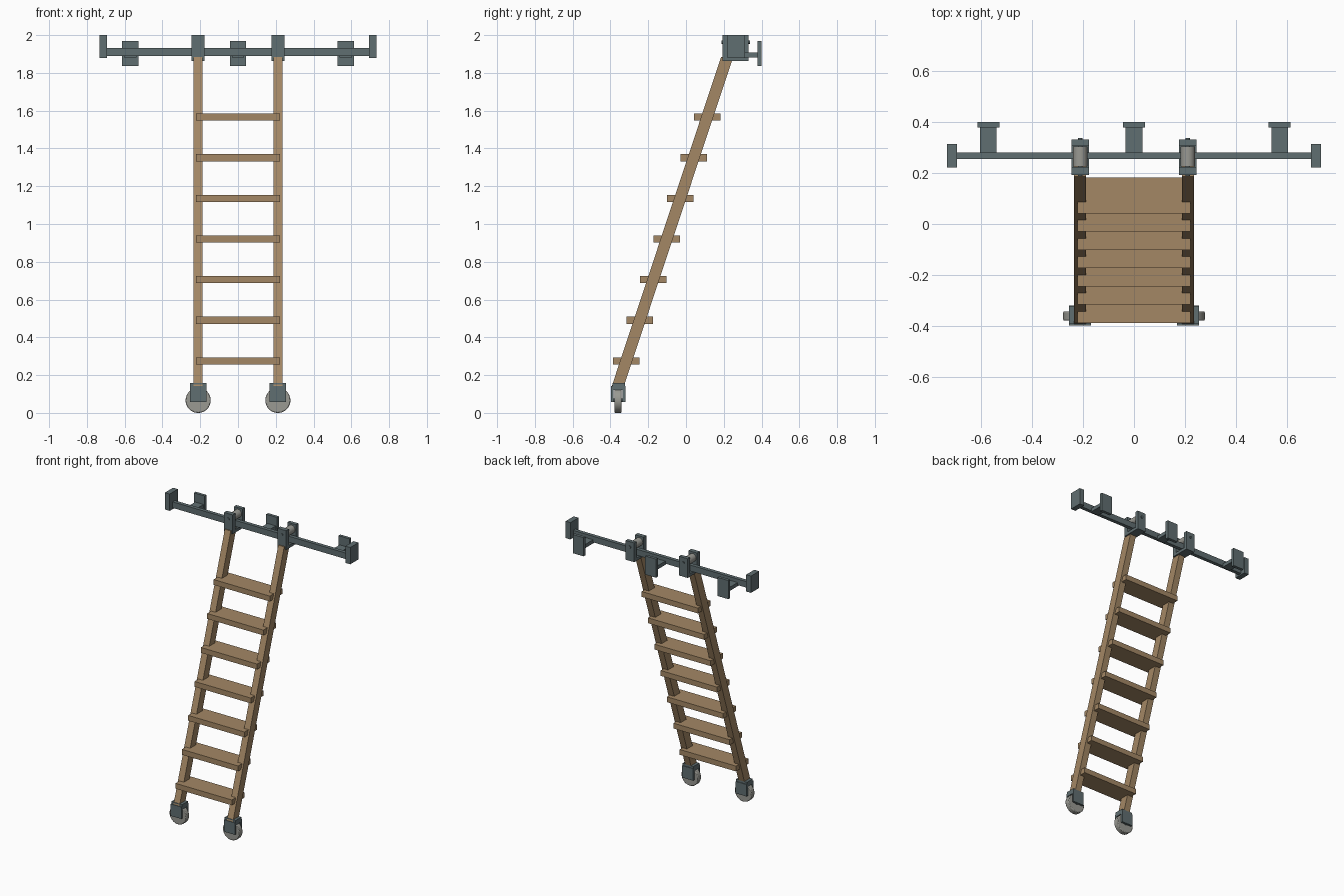
import bpy, bmesh, math

if "Cube" in bpy.data.objects:
    bpy.data.objects.remove(bpy.data.objects["Cube"])


def material(name, rgb):
    m = bpy.data.materials.new(name)
    m.diffuse_color = (*rgb, 1)
    m.use_nodes = True
    m.node_tree.nodes["Principled BSDF"].inputs["Base Color"].default_value = m.diffuse_color
    return m


WOOD = material("wood", (0.37, 0.245, 0.13))
STEEL = material("blue_grey_steel", (0.118, 0.158, 0.166))
RUBBER = material("pale_grey_wheel", (0.32, 0.32, 0.29))


def box(name, mat, x, y, z, lean=0.0):
    """Box from (min, max) ranges; lean shifts the top towards +y."""
    bm = bmesh.new()
    bmesh.ops.create_cube(bm, size=1)
    for v in bm.verts:
        top = v.co.z > 0
        v.co = (x[v.co.x > 0], y[v.co.y > 0] + (lean if top else 0), z[top])
    me = bpy.data.meshes.new(name)
    bm.to_mesh(me)
    bm.free()
    me.materials.append(mat)
    ob = bpy.data.objects.new(name, me)
    bpy.context.collection.objects.link(ob)
    return ob


def around(c, half):
    return (c - half, c + half)


def roller(name, mat, x, y, z, radius, sides=32, bevel=0.0):
    """Cylinder with its axle along y."""
    bpy.ops.mesh.primitive_cylinder_add(
        vertices=sides, radius=radius, depth=y[1] - y[0],
        location=(x, sum(y) / 2, z), rotation=(math.pi / 2, 0, 0))
    ob = bpy.context.object
    ob.name = name
    ob.data.materials.append(mat)
    if bevel:
        mod = ob.modifiers.new("rounded_rim", 'BEVEL')
        mod.width = bevel
        mod.segments = 2
        mod.limit_method = 'ANGLE'
        mod.angle_limit = math.radians(60)
    bpy.ops.object.shade_smooth_by_angle(angle=math.radians(35))
    return ob


SLOPE = 0.332            # lean of the ladder, y per z


def lean_y(z):
    return -0.031 + SLOPE * (z - 1.135)


# Steps, let into the stiles
for i in range(7):
    z = 0.275 + 0.2152 * i
    box(f"step_{i + 1}", WOOD, (-0.222, 0.222), around(lean_y(z), 0.071), around(z, 0.019))

# Wall rail
box("rail", STEEL, (-0.70, 0.70), (0.254, 0.28), (1.889, 1.932))

# Wall brackets holding the rail
for i, x in enumerate((-0.571, 0, 0.571)):
    box(f"bracket_arm_{i + 1}", STEEL, around(x, 0.033), (0.27, 0.385), (1.881, 1.907))
    box(f"bracket_plate_{i + 1}", STEEL, around(x, 0.043), (0.379, 0.40), (1.837, 1.97))

for side, s in (("left", -1), ("right", 1)):
    x = 0.211 * s

    # Rail end stop
    box(f"end_stop_{side}", STEEL, around(0.713 * s, 0.019), (0.221, 0.313), (1.88, 2.0))

    # Leaning side rail of the ladder
    z0, z1 = 0.135, 1.885
    box(f"stile_{side}", WOOD, around(x, 0.0235), around(lean_y(z0), 0.032),
        (z0, z1), SLOPE * (z1 - z0))

    # Hanger straddling the rail
    hx = around(x, 0.034)
    box(f"hanger_front_{side}", STEEL, hx, (0.193, 0.224), (1.863, 2.0))
    box(f"hanger_back_{side}", STEEL, hx, (0.305, 0.331), (1.863, 2.0))
    box(f"hanger_base_{side}", STEEL, hx, (0.21, 0.32), (1.863, 1.884))
    roller(f"hanger_roller_{side}", RUBBER, x, (0.226, 0.303), 1.961, 0.028)
    roller(f"hanger_axle_{side}", STEEL, x, (0.188, 0.338), 1.963, 0.009, 12)

    # Caster: socket, two fork plates, wheel and axle
    cx = around(x, 0.043)
    box(f"caster_socket_{side}", STEEL, cx, (-0.39, -0.324), (0.122, 0.157))
    box(f"fork_front_{side}", STEEL, cx, (-0.397, -0.384), (0.057, 0.142))
    box(f"fork_back_{side}", STEEL, cx, (-0.335, -0.32), (0.057, 0.142))
    roller(f"caster_wheel_{side}", RUBBER, x, (-0.379, -0.342), 0.0665, 0.0665, 40, 0.005)
    roller(f"caster_axle_{side}", STEEL, x, (-0.39, -0.325), 0.0665, 0.01, 12)
